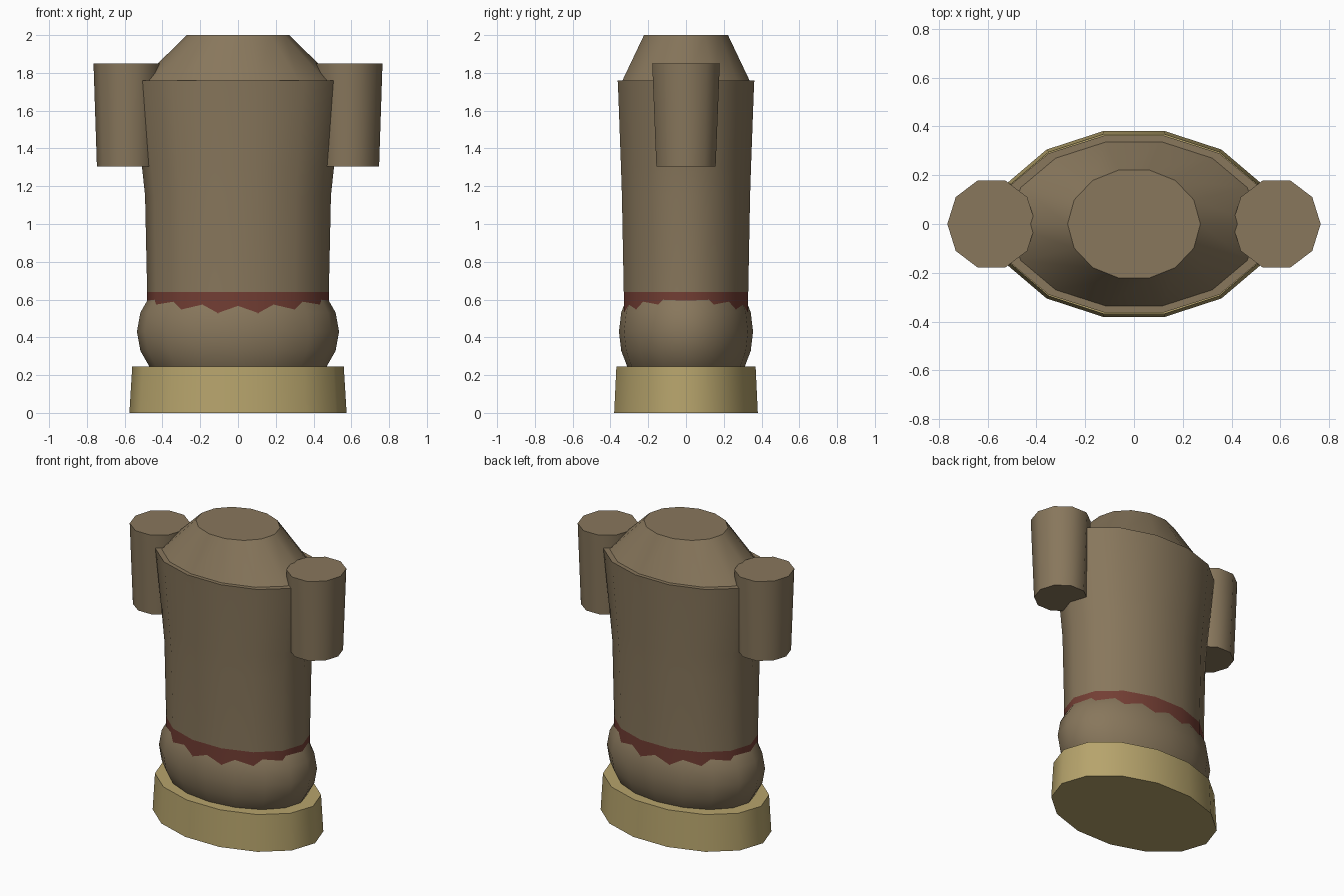
import bpy, bmesh, math

if "Cube" in bpy.data.objects:
    bpy.data.objects.remove(bpy.data.objects["Cube"])


def material(name, rgb):
    m = bpy.data.materials.new(name)
    m.diffuse_color = (*rgb, 1)
    m.use_nodes = True
    m.node_tree.nodes["Principled BSDF"].inputs["Base Color"].default_value = m.diffuse_color
    return m


BROWN = material("weathered brown", (0.246, 0.184, 0.107))
TAN = material("pale tan", (0.47, 0.37, 0.15))
RED = material("dark red", (0.171, 0.048, 0.034))


def finish(name, bm, mats, angle=42):
    bmesh.ops.recalc_face_normals(bm, faces=bm.faces[:])
    me = bpy.data.meshes.new(name)
    bm.to_mesh(me)
    bm.free()
    for m in mats:
        me.materials.append(m)
    ob = bpy.data.objects.new(name, me)
    bpy.context.collection.objects.link(ob)
    bpy.ops.object.select_all(action='DESELECT')
    ob.select_set(True)
    bpy.context.view_layer.objects.active = ob
    bpy.ops.object.shade_smooth_by_angle(angle=math.radians(angle))
    return ob


def loft(name, rings, sides, mats, cx=0, rule=None):
    """Stack elliptical rings (z, rx, ry) into a capped solid."""
    bm = bmesh.new()
    loops = []
    for z, rx, ry in rings:
        loops.append([bm.verts.new((cx + rx * math.cos(a), ry * math.sin(a), z))
                      for a in (2 * math.pi * i / sides for i in range(sides))])
    for lo, hi in zip(loops, loops[1:]):
        for i in range(sides):
            j = (i + 1) % sides
            bm.faces.new((lo[i], lo[j], hi[j], hi[i]))
    bm.faces.new(loops[0][::-1])
    bm.faces.new(loops[-1])
    if rule:
        for f in bm.faces:
            f.material_index = rule(f.calc_center_median())
    return finish(name, bm, mats)


# Foot plinth
loft("base", [(0, 0.575, 0.39), (0.245, 0.56, 0.378)], 14, [TAN])

# Rounded bulge; its finer facets cut the red band into a jagged edge
bm = bmesh.new()
bmesh.ops.create_uvsphere(bm, u_segments=16, v_segments=12, radius=1)
for v in bm.verts:
    v.co = (v.co.x * 0.535, v.co.y * 0.355, v.co.z * 0.39 + 0.43)
finish("belly_bulge", bm, [BROWN])

# Torso with red lower band, rim and sloped shoulders
loft("torso", [
    (0.45, 0.481, 0.338), (0.64, 0.481, 0.338), (1.15, 0.492, 0.348),
    (1.30, 0.508, 0.353), (1.70, 0.553, 0.368), (1.76, 0.56, 0.371),
    (1.76, 0.515, 0.345), (2.0, 0.272, 0.228)],
    14, [BROWN, RED], rule=lambda c: 1 if c.z < 0.63 else 0)

# Arm stumps
for side, label in ((-1, "left"), (1, "right")):
    loft(label + "_arm_stump", [(1.305, 0.163, 0.165), (1.85, 0.181, 0.188)],
         10, [BROWN], cx=side * 0.584)
